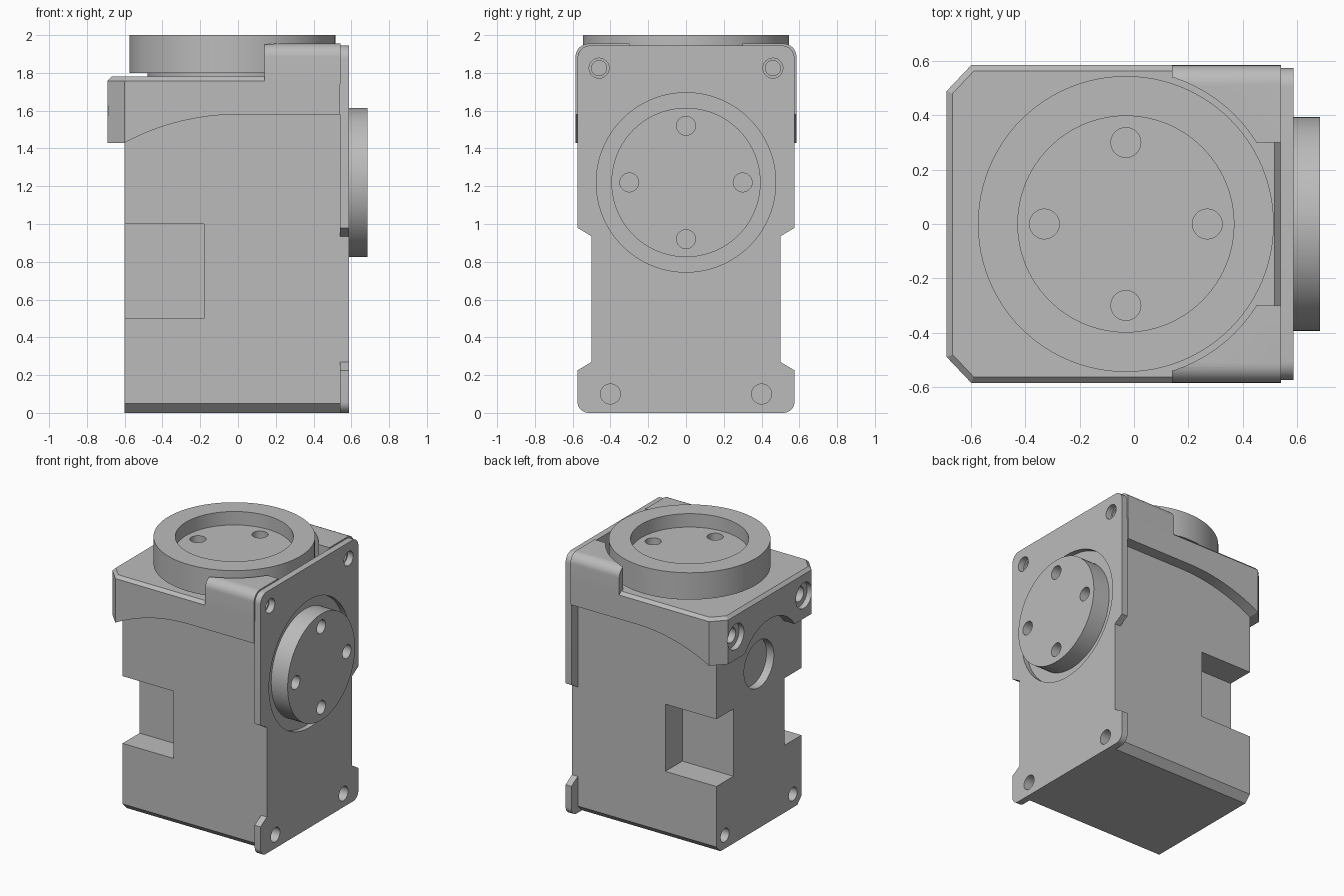
import bpy, bmesh
from math import sin, cos, pi, radians

cube = bpy.data.objects.get("Cube")
if cube:
    bpy.data.objects.remove(cube, do_unlink=True)

grey = bpy.data.materials.new("plain grey")
grey.use_nodes = True
COLOUR = (0.5, 0.5, 0.5, 1)
grey.diffuse_color = COLOUR
grey.node_tree.nodes["Principled BSDF"].inputs["Base Color"].default_value = COLOUR

PLACE = {
    "x": lambda u, v, w: (w, u, v),
    "y": lambda u, v, w: (u, w, v),
    "z": lambda u, v, w: (u, v, w),
}


def arc(cu, cv, r, start, end, steps=8):
    angles = [radians(start + (end - start) * i / steps) for i in range(steps + 1)]
    return [(cu + r * cos(a), cv + r * sin(a)) for a in angles]


def prism(name, axis, outline, low, high, bevel_rule=None, bevel=0.0):
    """Extrude a closed outline along an axis, bevelling edges chosen by a rule."""
    bm = bmesh.new()
    ends = [[bm.verts.new(PLACE[axis](u, v, w)) for u, v in outline] for w in (low, high)]
    n = len(outline)
    bm.faces.new(ends[0])
    bm.faces.new(ends[1])
    for i in range(n):
        j = (i + 1) % n
        bm.faces.new((ends[0][i], ends[0][j], ends[1][j], ends[1][i]))
    bmesh.ops.recalc_face_normals(bm, faces=bm.faces)
    if bevel_rule:
        edges = [e for e in bm.edges if all(bevel_rule(v.co) for v in e.verts)]
        bmesh.ops.bevel(bm, geom=edges, offset=bevel, segments=1, affect="EDGES")
    mesh = bpy.data.meshes.new(name)
    bm.to_mesh(mesh)
    bm.free()
    mesh.materials.append(grey)
    obj = bpy.data.objects.new(name, mesh)
    bpy.context.collection.objects.link(obj)
    return obj


def cylinder(name, axis, centre, r, low, high, steps=64):
    return prism(name, axis, arc(*centre, r, 0, 360, steps)[:-1], low, high)


def box(name, x, y, z):
    return prism(name, "z", [(x[0], y[0]), (x[1], y[0]), (x[1], y[1]), (x[0], y[1])], *z)


def cut(targets, cutter):
    """Subtract a cutter from each target, then discard it."""
    cutter.hide_render = True
    for obj in targets:
        mod = obj.modifiers.new("cut", "BOOLEAN")
        mod.operation = "DIFFERENCE"
        mod.solver = "EXACT"
        mod.object = cutter
        bpy.context.view_layer.objects.active = obj
        bpy.ops.object.modifier_apply(modifier=mod.name)
    bpy.data.objects.remove(cutter, do_unlink=True)


def drill(targets, axis, centre, r, low, high):
    cut(targets, cylinder("drill", axis, centre, r, low, high, 32))


AXLE = (0, 1.22)      # side shaft centre in y, z
TURRET = (-0.03, 0)   # top shaft centre in x, y
SIDES = (-1, 1)
CROSS = ((1, 0), (-1, 0), (0, 1), (0, -1))

# Main housing with chamfered lower edges
body = prism("housing", "x", [(-0.45, 0), (0.45, 0), (0.5, 0.05), (0.5, 1.7),
                              (-0.5, 1.7), (-0.5, 0.05)], -0.6, 0.545)
for s in SIDES:
    cut([body], box("notch", (-0.8, -0.18), sorted((s * 0.3, s * 0.7)), (0.5, 1.0)))
    drill([body], "x", (s * 0.4, 0.1), 0.05, -0.7, -0.45)
cut([body], cylinder("socket", "x", AXLE, 0.175, -0.7, -0.54))

# Overhanging cap with clipped corners and a chamfered top
cap = prism("top_cap", "z", [(-0.69, -0.49), (-0.6, -0.585), (0.54, -0.585), (0.54, 0.585),
                             (-0.6, 0.585), (-0.69, 0.49)], 1.43, 1.78,
            lambda co: co.z > 1.7, 0.022)
# Curved lower edge of the skirts
r = 1.275
sweep = [(0.6, 1.3), (0.6, 1.58)] + arc(0, 1.58 - r, r, 90, 118.1, 16) + [(-0.6, 1.3)]
cut([cap], prism("skirt_cutter", "y", sweep, -0.8, 0.8))
# Arch and screw holes between the rear lugs
cut([cap], cylinder("arch", "x", AXLE, 0.36, -0.8, -0.601))
for s in SIDES:
    drill([cap], "x", (s * 0.4, 1.6), 0.095, -0.8, -0.65)
    drill([cap, body], "x", (s * 0.4, 1.6), 0.055, -0.8, -0.45)

# Raised ears that wrap around the turret
ears = []
for s, name in ((-1, "front_ear"), (1, "back_ear")):
    section = [(0.3, 1.74), (0.585, 1.74)] + arc(0.515, 1.885, 0.07, 0, 90) + [(0.3, 1.955)]
    ear = prism(name, "x", [(s * u, v) for u, v in section], 0.14, 0.542)
    cut([ear], cylinder("clearance", "z", TURRET, 0.567, 1.6, 2.2, 96))
    ears.append(ear)

# Side mounting plate, waisted between its corner tabs
half = (arc(0.515, 0.06, 0.06, -90, 0) + [(0.575, 0.225), (0.5, 0.27), (0.5, 0.935),
        (0.575, 0.98)] + arc(0.505, 1.875, 0.07, 0, 90))
plate = prism("mounting_plate", "x", half + [(-u, v) for u, v in reversed(half)], 0.54, 0.588)
cut([plate], cylinder("recess", "x", AXLE, 0.475, 0.55, 0.7, 96))
for s in SIDES:
    drill([plate, body], "x", (s * 0.4, 0.1), 0.053, 0.42, 0.7)
    drill([plate], "x", (s * 0.46, 1.825), 0.053, 0.5, 0.7)
    drill(ears, "x", (s * 0.46, 1.825), 0.04, 0.38, 0.7)

# Side output disc
horn = cylinder("side_disc", "x", AXLE, 0.395, 0.545, 0.685, 96)
for u, v in CROSS:
    drill([horn], "x", (AXLE[0] + 0.3 * u, AXLE[1] + 0.3 * v), 0.05, 0.6, 0.8)

# Top turret: neck and dished flange
neck = cylinder("turret_neck", "z", TURRET, 0.45, 1.76, 1.81, 96)
flange = cylinder("turret_flange", "z", TURRET, 0.545, 1.8, 2.0, 96)
cut([flange], cylinder("dish", "z", TURRET, 0.398, 1.9, 2.2, 96))
for u, v in CROSS:
    drill([flange], "z", (TURRET[0] + 0.3 * u, 0.3 * v), 0.055, 1.82, 2.2)

# Smooth the round walls, keep hard edges crisp
parts = [body, cap, plate, horn, neck, flange] + ears
bpy.ops.object.select_all(action="DESELECT")
for obj in parts:
    obj.select_set(True)
bpy.context.view_layer.objects.active = body
bpy.ops.object.shade_smooth_by_angle(angle=radians(25))
